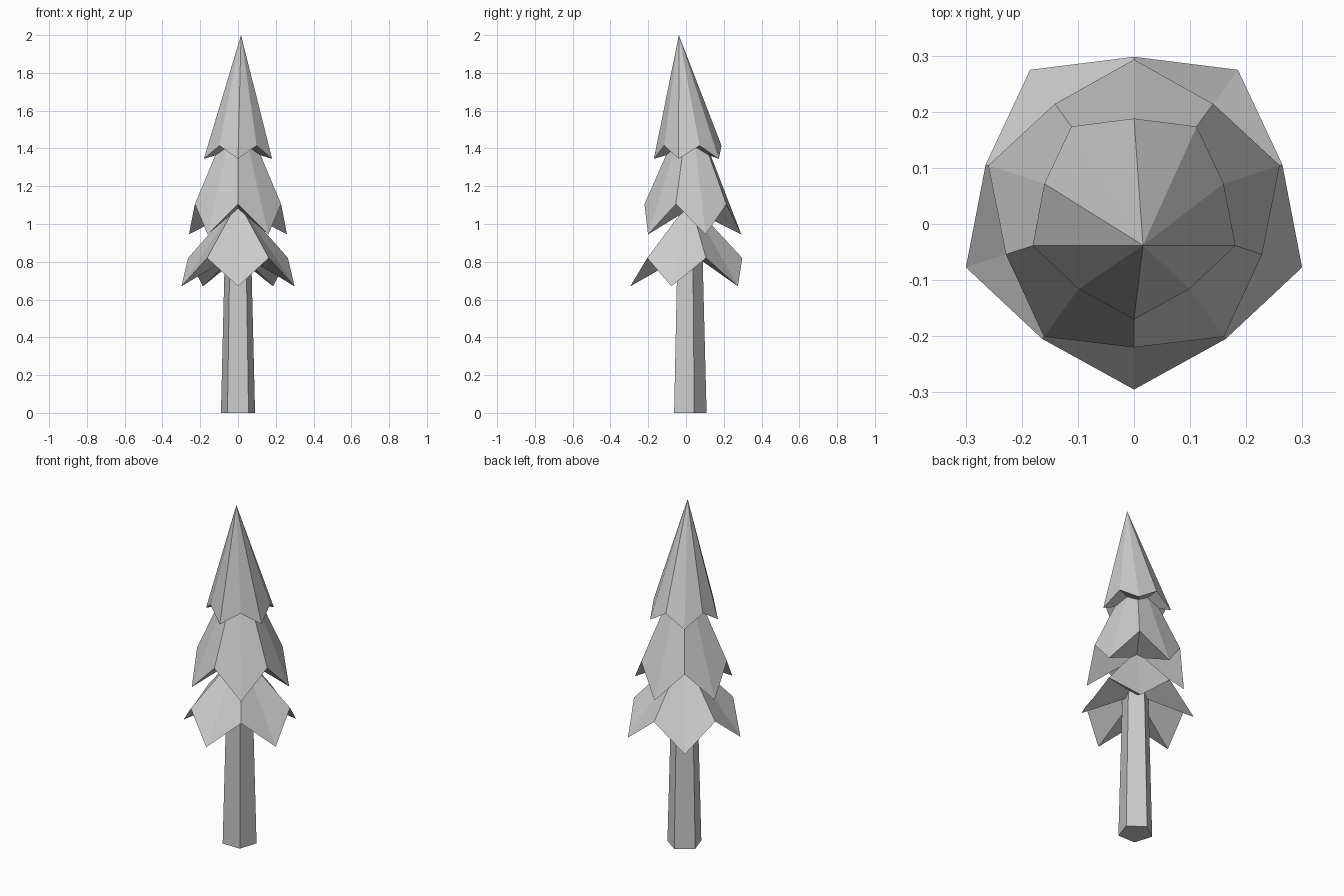
import bpy
import bmesh
from math import sin, cos, pi

if "Cube" in bpy.data.objects:
    bpy.data.objects.remove(bpy.data.objects["Cube"])

CENTRE_Y = 0.02

grey = bpy.data.materials.new("plain grey")
grey.use_nodes = True
grey.diffuse_color = (0.6, 0.6, 0.6, 1)
grey.node_tree.nodes["Principled BSDF"].inputs["Base Color"].default_value = (0.6, 0.6, 0.6, 1)


def finish(name, bm):
    bmesh.ops.recalc_face_normals(bm, faces=bm.faces)
    mesh = bpy.data.meshes.new(name)
    bm.to_mesh(mesh)
    bm.free()
    mesh.materials.append(grey)
    obj = bpy.data.objects.new(name, mesh)
    bpy.context.collection.objects.link(obj)


def bough_tier(name, tip, notch, apex, under_z, facing):
    """Star-edged cone: five drooping tips alternate with five notches."""
    bm = bmesh.new()
    ring = []
    for i in range(10):
        radius, z = notch if i % 2 else tip
        angle = i * pi / 5
        ring.append(bm.verts.new((radius * sin(angle), CENTRE_Y + facing * radius * cos(angle), z)))
    top = bm.verts.new(apex)
    under = bm.verts.new((0, CENTRE_Y, under_z))
    for a, b in zip(ring, ring[1:] + ring[:1]):
        bm.faces.new((a, b, top))
        bm.faces.new((b, a, under))
    finish(name, bm)


# Three tiers of boughs, the middle one turned half a step
bough_tier("lower_boughs", (0.315, 0.67), (0.278, 0.82), (0, CENTRE_Y, 1.12), 0.85, -1)
bough_tier("middle_boughs", (0.273, 0.945), (0.24, 1.105), (0, CENTRE_Y, 1.65), 1.08, 1)
bough_tier("upper_boughs", (0.19, 1.345), (0.168, 1.415), (0.016, -0.038, 2), 1.40, -1)

# Tapered five-sided trunk with a flat front
bm = bmesh.new()
rings = []
for radius, z in ((0.095, 0), (0.072, 0.9)):
    rings.append([bm.verts.new((radius * sin(i * 2 * pi / 5), 0.014 + radius * cos(i * 2 * pi / 5), z))
                  for i in range(5)])
    bm.faces.new(rings[-1])
for i in range(5):
    j = (i + 1) % 5
    bm.faces.new((rings[0][i], rings[0][j], rings[1][j], rings[1][i]))
finish("trunk", bm)
